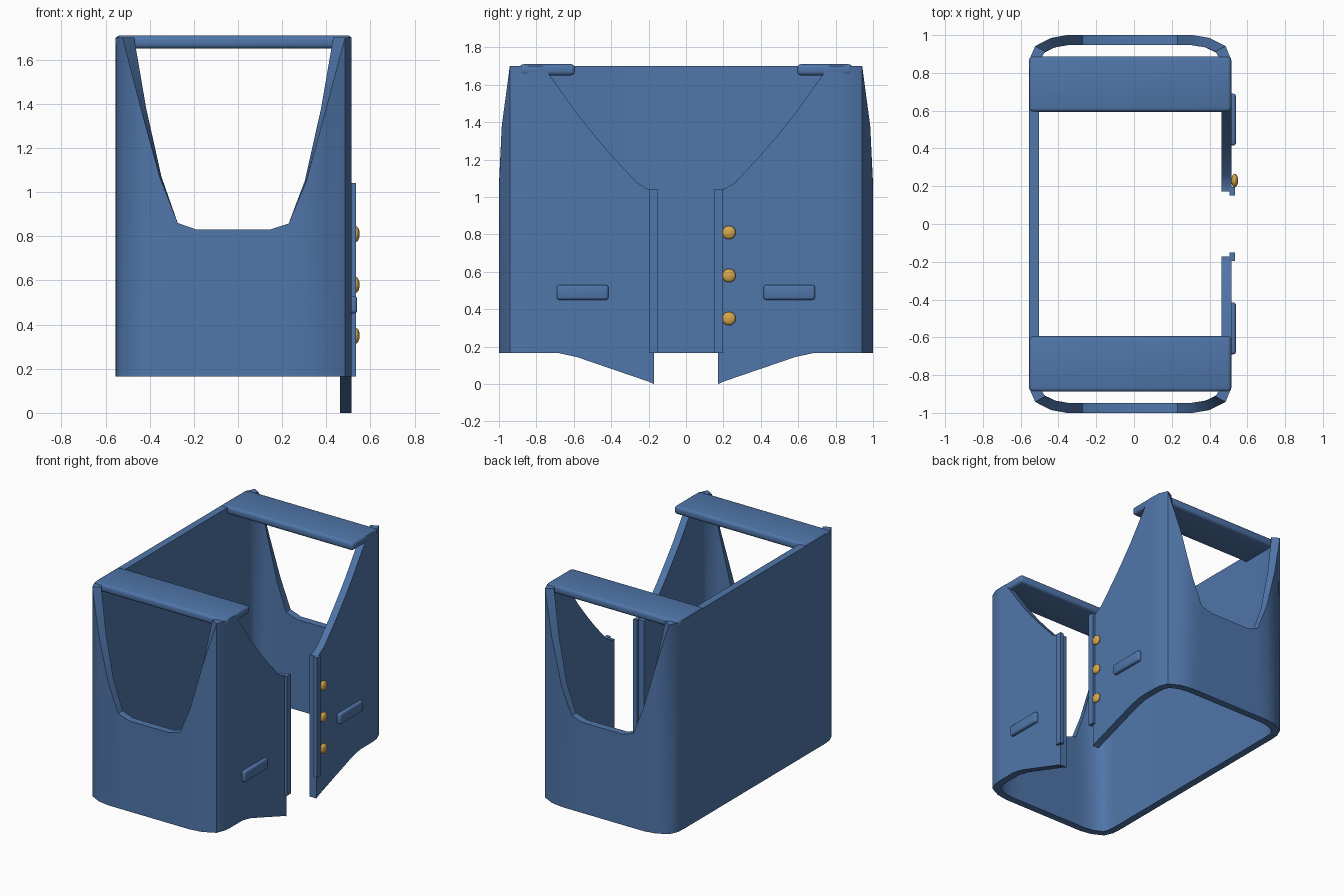
import bpy, bmesh, math

if "Cube" in bpy.data.objects:
    bpy.data.objects.remove(bpy.data.objects["Cube"])

def material(name, rgb):
    m = bpy.data.materials.new(name)
    m.diffuse_color = (*rgb, 1)
    m.use_nodes = True
    m.node_tree.nodes["Principled BSDF"].inputs["Base Color"].default_value = m.diffuse_color
    return m

BLUE = material("denim blue", (0.08, 0.18, 0.40))
GOLD = material("brass", (0.68, 0.39, 0.07))

def activate(ob):
    bpy.ops.object.select_all(action='DESELECT')
    ob.select_set(True)
    bpy.context.view_layer.objects.active = ob

def block(name, lo, hi, bevel=0.0):
    """Box from corner to corner, with optional rounded edges."""
    bpy.ops.mesh.primitive_cube_add(size=1, location=[(a + b) / 2 for a, b in zip(lo, hi)])
    ob = bpy.context.object
    ob.name = name
    ob.scale = [b - a for a, b in zip(lo, hi)]
    bpy.ops.object.transform_apply(location=False, rotation=False, scale=True)
    ob.data.materials.append(BLUE)
    if bevel:
        mod = ob.modifiers.new("bevel", 'BEVEL')
        mod.width, mod.segments = bevel, 3
        activate(ob)
        bpy.ops.object.modifier_apply(modifier=mod.name)
        bpy.ops.object.shade_smooth_by_angle(angle=math.radians(40))
    return ob

# Half outline from front opening round to the back: x, y, hem height, top height
FRONT, BACK, HEM, TOP = 0.515, -0.555, 0.165, 1.70
half = [
    (FRONT, 0.172, 0.0, 1.04), (FRONT, 0.20, 0.013, 1.04), (FRONT, 0.262, 0.034, 1.077),
    (FRONT, 0.396, 0.08, 1.22), (FRONT, 0.49, 0.112, 1.33), (FRONT, 0.583, 0.144, 1.446),
    (FRONT, 0.68, HEM, 1.583), (FRONT, 0.765, HEM, TOP), (FRONT, 0.82, HEM, TOP),
    (0.51, 0.88, HEM, TOP), (0.485, 0.942, HEM, TOP), (0.40, 0.985, HEM, 1.38),
    (0.31, 1.0, HEM, 1.05), (0.229, 1.0, HEM, 0.857), (0.143, 1.0, HEM, 0.83),
    (-0.187, 1.0, HEM, 0.83), (-0.273, 1.0, HEM, 0.86), (-0.355, 1.0, HEM, 1.07),
    (-0.44, 0.985, HEM, 1.38), (-0.523, 0.942, HEM, TOP), (-0.55, 0.88, HEM, TOP),
    (BACK, 0.82, HEM, TOP),
]
outline = half + [(x, -y, b, t) for x, y, b, t in reversed(half)]

# Vest body: upright strip thickened inwards
bm = bmesh.new()
cols = [(bm.verts.new((x, y, b)), bm.verts.new((x, y, t))) for x, y, b, t in outline]
for (b0, t0), (b1, t1) in zip(cols, cols[1:]):
    bm.faces.new((b0, b1, t1, t0))
mesh = bpy.data.meshes.new("vest_body")
bm.to_mesh(mesh)
bm.free()
body = bpy.data.objects.new("vest_body", mesh)
bpy.context.collection.objects.link(body)
mesh.materials.append(BLUE)
mod = body.modifiers.new("thickness", 'SOLIDIFY')
mod.thickness, mod.offset, mod.use_even_offset = 0.053, -1, True
activate(body)
bpy.ops.object.modifier_apply(modifier=mod.name)
bpy.ops.object.shade_smooth_by_angle(angle=math.radians(40))

# Parts found on both halves
for side, s in (("left", -1), ("right", 1)):
    def span(a, b):
        return sorted((s * a, s * b))
    y0, y1 = span(0.594, 0.888)
    block(f"shoulder_strap_{side}", (BACK, y0, 1.65), (FRONT, y1, 1.71), 0.02)
    y0, y1 = span(0.152, 0.197)
    block(f"placket_{side}", (0.505, y0, HEM), (0.535, y1, 1.042))
    y0, y1 = span(0.415, 0.69)
    block(f"pocket_welt_{side}", (0.50, y0, 0.45), (0.54, y1, 0.53), 0.014)

# Brass buttons
for i, z in enumerate((0.81, 0.58, 0.35)):
    bpy.ops.mesh.primitive_uv_sphere_add(segments=20, ring_count=12, radius=1, location=(0.533, 0.23, z))
    ob = bpy.context.object
    ob.name = f"button_{i + 1}"
    ob.scale = (0.018, 0.036, 0.036)
    bpy.ops.object.transform_apply(location=False, rotation=False, scale=True)
    ob.data.materials.append(GOLD)
    bpy.ops.object.shade_smooth()
